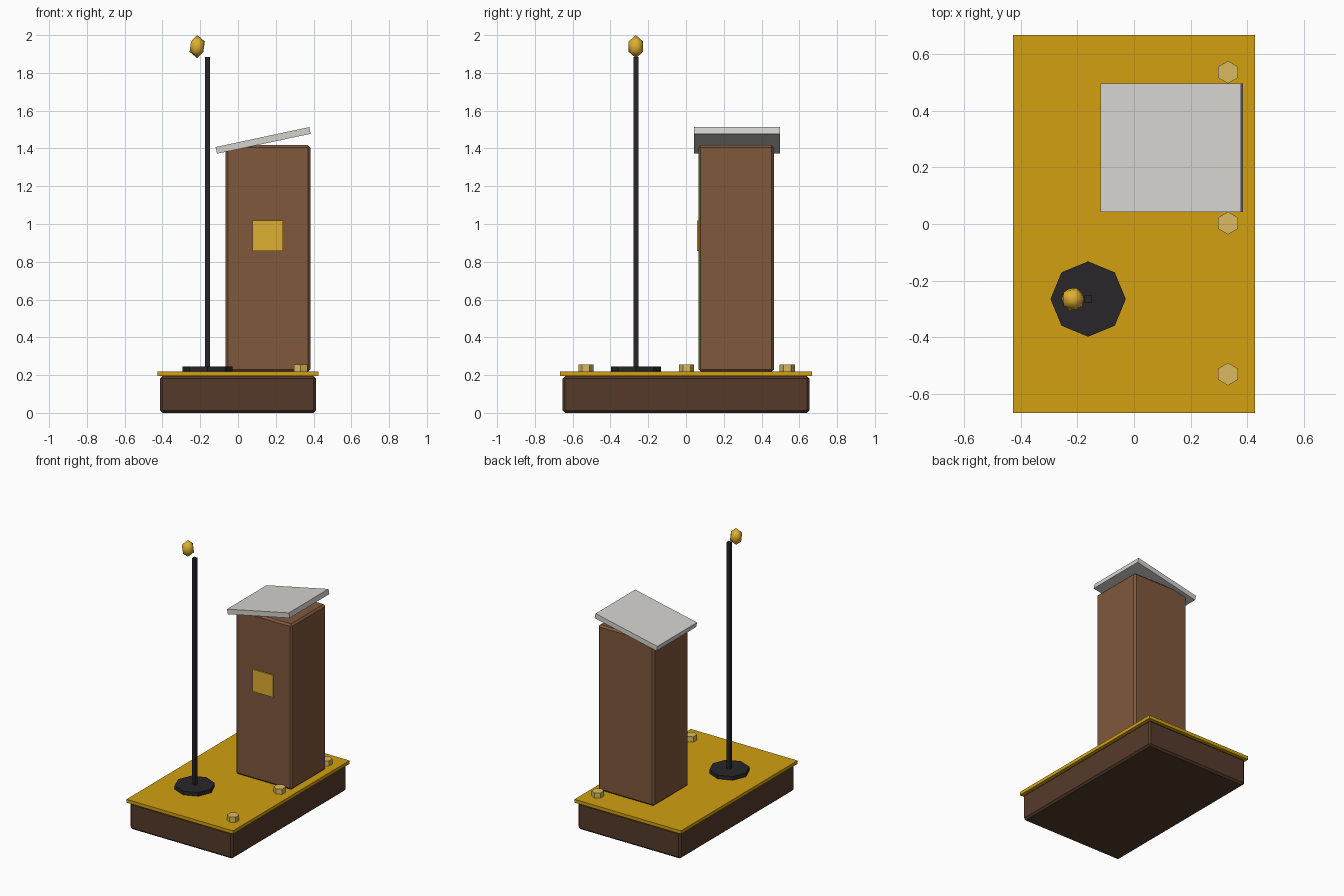
import bpy
import bmesh
from math import radians
from mathutils import Matrix

if "Cube" in bpy.data.objects:
    bpy.data.objects.remove(bpy.data.objects["Cube"])


def material(name, rgb):
    m = bpy.data.materials.new(name)
    m.diffuse_color = (*rgb, 1)
    m.use_nodes = True
    m.node_tree.nodes["Principled BSDF"].inputs["Base Color"].default_value = m.diffuse_color
    return m


dark_wood = material("dark_wood", (0.09, 0.042, 0.023))
wood = material("wood", (0.216, 0.098, 0.045))
carpet = material("gold_carpet", (0.64, 0.35, 0.005))
gold = material("gold", (0.73, 0.43, 0.03))
brass = material("brass", (0.71, 0.5, 0.12))
iron = material("iron", (0.021, 0.019, 0.023))
pale = material("pale", (0.66, 0.65, 0.62))


def finish(name, bm, mat, loc, tilt=0.0):
    me = bpy.data.meshes.new(name)
    bm.to_mesh(me)
    bm.free()
    me.materials.append(mat)
    ob = bpy.data.objects.new(name, me)
    ob.location = loc
    ob.rotation_euler.y = radians(tilt)
    bpy.context.collection.objects.link(ob)
    return ob


def box(name, mat, size, loc, bevel=0.0, tilt=0.0):
    bm = bmesh.new()
    bmesh.ops.create_cube(bm, size=1, matrix=Matrix.Diagonal((*size, 1)))
    ob = finish(name, bm, mat, loc, tilt)
    if bevel:
        mod = ob.modifiers.new("bevel", 'BEVEL')
        mod.width = bevel
        mod.segments = 1
    return ob


def prism(name, mat, sides, r, height, loc):
    bm = bmesh.new()
    bmesh.ops.create_cone(bm, cap_ends=True, segments=sides, radius1=r, radius2=r, depth=height)
    return finish(name, bm, mat, loc)


# Stage platform and its covering
box("platform", dark_wood, (0.824, 1.306, 0.195), (0, 0, 0.0975), bevel=0.013)
box("platform_top", carpet, (0.854, 1.334, 0.024), (0, 0, 0.206))

# Lectern with tilted reading board and front panel
box("lectern", wood, (0.45, 0.4, 1.2), (0.158, 0.265, 0.818), bevel=0.013)
box("reading_board", pale, (0.507, 0.454, 0.036), (0.133, 0.27, 1.4425), tilt=-12)
box("front_panel", gold, (0.162, 0.02, 0.16), (0.158, 0.067, 0.938))

# Lamp stand with a low-poly flame
prism("stand_foot", iron, 8, 0.133, 0.027, (-0.162, -0.265, 0.2315))
box("stand_pole", iron, (0.027, 0.027, 1.665), (-0.162, -0.265, 1.0525))
bm = bmesh.new()
bmesh.ops.create_icosphere(bm, subdivisions=1, radius=1,
                           matrix=Matrix.Diagonal((0.045, 0.045, 0.061, 1)))
for f in bm.faces:
    f.smooth = True
finish("flame", bm, gold, (-0.216, -0.265, 1.939))

# Hexagonal studs along the right edge
for i in (-1, 0, 1):
    prism(f"stud_{i + 2}", brass, 6, 0.04, 0.04, (0.332, 0.533 * i + 0.003, 0.236))
